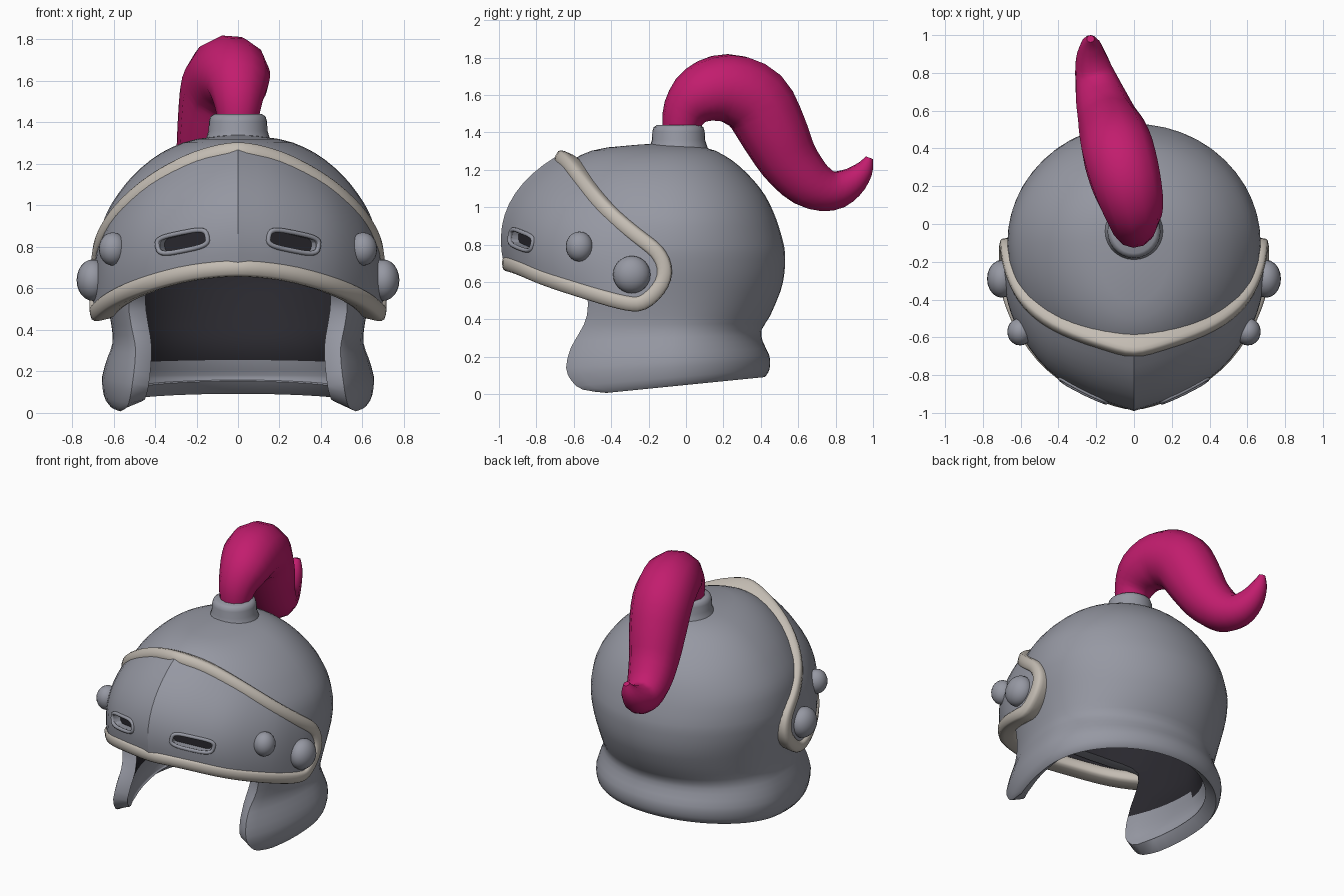
import bpy, bmesh, math
from mathutils import Vector, Euler

default = bpy.data.objects.get("Cube")
if default:
    bpy.data.objects.remove(default)


def material(name, rgb):
    m = bpy.data.materials.new(name)
    m.use_nodes = True
    m.diffuse_color = (*rgb, 1)
    m.node_tree.nodes["Principled BSDF"].inputs["Base Color"].default_value = (*rgb, 1)
    return m


steel = material("steel grey", (0.305, 0.315, 0.365))
dark = material("dark lining", (0.022, 0.021, 0.027))
cream = material("cream trim", (0.55, 0.505, 0.45))
pink = material("plume pink", (0.54, 0.012, 0.155))


def smooth_path(points, steps):
    """Catmull-Rom samples through points of any dimension."""
    out = []
    for i in range(len(points) - 1):
        a, b, c, d = (points[min(max(i + k, 0), len(points) - 1)] for k in (-1, 0, 1, 2))
        for s in range(steps):
            t = s / steps
            out.append(tuple(
                q + 0.5 * t * (r - p + t * (2 * p - 5 * q + 4 * r - w + t * (3 * (q - r) + w - p)))
                for p, q, r, w in zip(a, b, c, d)))
    return out + [tuple(points[-1])]


def add(name, data, *mats):
    ob = bpy.data.objects.new(name, data)
    bpy.context.collection.objects.link(ob)
    for m in mats:
        data.materials.append(m)
    return ob


def finish(ob, angle=40):
    """Apply modifiers and smooth the shading."""
    bpy.ops.object.select_all(action='DESELECT')
    ob.select_set(True)
    bpy.context.view_layer.objects.active = ob
    bpy.ops.object.convert(target='MESH')
    bpy.ops.object.shade_smooth_by_angle(angle=math.radians(angle))


def to_mesh(name, bm):
    mesh = bpy.data.meshes.new(name)
    bm.to_mesh(mesh)
    bm.free()
    return mesh


def grid_mesh(name, rows):
    """Skin a grid of points."""
    bm = bmesh.new()
    vs = [[bm.verts.new(p) for p in row] for row in rows]
    for lo, hi in zip(vs, vs[1:]):
        for j in range(len(lo) - 1):
            bm.faces.new((lo[j], lo[j + 1], hi[j + 1], hi[j]))
    bmesh.ops.remove_doubles(bm, verts=bm.verts, dist=0.0005)
    bmesh.ops.recalc_face_normals(bm, faces=bm.faces)
    return to_mesh(name, bm)


def tube(name, points, radii, mat, cyclic=False, resolution=2):
    cu = bpy.data.curves.new(name, 'CURVE')
    cu.dimensions = '3D'
    cu.bevel_depth = 1
    cu.bevel_resolution = resolution
    cu.use_fill_caps = not cyclic
    sp = cu.splines.new('POLY')
    sp.points.add(len(points) - 1)
    for p, co, r in zip(sp.points, points, radii):
        p.co = (*co, 1)
        p.radius = r
    sp.use_cyclic_u = cyclic
    finish(add(name, cu, mat), 60)


def rounded(k, count, a, b):
    """Point k on a rounded rectangle with half sizes a and b."""
    t = 2 * math.pi * (k % count) / count
    c, s = math.cos(t), math.sin(t)
    return a * math.copysign(abs(c) ** .55, c), b * math.copysign(abs(s) ** .55, s)


def ellipsoid(name, at, size):
    bm = bmesh.new()
    bmesh.ops.create_uvsphere(bm, u_segments=20, v_segments=12, radius=1)
    bmesh.ops.scale(bm, vec=size, verts=bm.verts)
    bmesh.ops.translate(bm, vec=at, verts=bm.verts)
    finish(add(name, to_mesh(name, bm), steel), 60)


# Helmet shell: height, half width, back y, front depth, half angle of the face opening
levels = [(0, .62, .42, .8, 66), (.03, .64, .44, .83, 57), (.08, .652, .45, .85, 53),
          (.15, .655, .445, .86, 51), (.25, .63, .41, .84, 52), (.33, .605, .405, .82, 55),
          (.42, .61, .45, .8, 57.5), (.55, .635, .505, .78, 56), (.64, .655, .525, .76, 45),
          (.72, .667, .53, .75, 26), (.79, .67, .525, .74, 0), (.9, .655, .495, .71, 0),
          (.98, .625, .465, .69, 0), (1.06, .575, .425, .66, 0), (1.14, .51, .365, .62, 0),
          (1.22, .42, .285, .55, 0), (1.28, .32, .2, .46, 0), (1.32, .2, .1, .32, 0),
          (1.345, 0, -.1, 0, 0)]
CENTRE, COLS = -0.1, 44
rows = []
for z, rx, back, front, opening in smooth_path(levels, 2):
    a = math.radians(max(opening, 0))
    row = []
    for j in range(COLS + 1):
        t = a + (2 * math.pi - 2 * a) * j / COLS
        depth = front if math.cos(t) > 0 else back - CENTRE
        y = CENTRE - depth * math.cos(t)
        tilt = 0.1 * max(0, 1 - z / 0.4) * (y + 0.5)
        row.append((rx * math.sin(t), y, z + tilt))
    rows.append(row)
# Slots are offset by one on the inside, so only the upper inside becomes dark
shell = add("helmet_shell", grid_mesh("helmet_shell", rows), steel, steel, dark)
for f in shell.data.polygons:
    f.material_index = 1 if f.center.z > 0.285 else 0
wall = shell.modifiers.new("wall", 'SOLIDIFY')
wall.thickness = 0.09
wall.offset = -1
wall.material_offset = 1
soft = shell.modifiers.new("soft_edge", 'BEVEL')
soft.width = 0.025
soft.segments = 3
soft.limit_method = 'ANGLE'
soft.angle_limit = math.radians(50)
finish(shell, 50)

# Visor: left halves of its lower edge, middle line and upper edge
lower = [(0, -.975, .70), (.22, -.905, .68), (.45, -.765, .62), (.61, -.55, .55),
         (.685, -.35, .49), (.695, -.24, .475)]
middle = [(0, -.945, 1.02), (.23, -.865, .98), (.46, -.73, .9), (.625, -.51, .78),
          (.69, -.28, .67), (.695, -.115, .62)]
upper = [(0, -.69, 1.275), (.2, -.63, 1.23), (.42, -.545, 1.115), (.58, -.42, .975),
         (.66, -.27, .85), (.685, -.16, .77)]


def full_row(half):
    pts = [Vector(p) for p in smooth_path(half, 4)]
    return [Vector((-p.x, p.y, p.z)) for p in reversed(pts[1:])] + pts


lo, mid, up = (full_row(h) for h in (lower, middle, upper))
STEPS = 10
visor_rows = []
for i in range(STEPS + 1):
    v = i / STEPS
    visor_rows.append([a * (2 * v - 1) * (v - 1) + b * 4 * v * (1 - v) + c * v * (2 * v - 1)
                       for a, b, c in zip(lo, mid, up)])
visor = add("visor", grid_mesh("visor", visor_rows), steel, dark)
plate = visor.modifiers.new("plate", 'SOLIDIFY')
plate.thickness = 0.08
plate.offset = -1
plate.material_offset = 1
bpy.context.view_layer.update()


def on_visor(x, z):
    return visor.ray_cast((x, -2, z), (0, 1, 0))[1]


# Eye slits: a recess with a dark floor and a raised lip
cutters, lips = [], []
for side in (-1, 1):
    lip = []
    for k in range(28):
        u, w = rounded(k, 28, .122, .043)
        lip.append(on_visor(side * (.268 + u * .98 + w * .2), .825 + w * .98 - u * .2))
    lips.append(lip)
    bm = bmesh.new()
    bmesh.ops.create_cube(bm, size=1)
    bmesh.ops.scale(bm, vec=(.25, .24, .072), verts=bm.verts)
    ends = [e for e in bm.edges if abs(e.verts[0].co.y - e.verts[1].co.y) > 0.1]
    bmesh.ops.bevel(bm, geom=ends, offset=0.03, segments=3, affect='EDGES', profile=0.5)
    for f in bm.faces:
        f.material_index = 1 if f.calc_center_median().y > 0.1 else 0
    cutter = add("slit_cutter", to_mesh("slit_cutter", bm), steel, dark)
    turn = Euler((0, side * .2, side * .46))
    cutter.rotation_euler = turn
    cutter.location = on_visor(side * .268, .825) - turn.to_matrix() @ Vector((0, .065, 0))
    cutter.hide_render = True
    cutters.append(cutter)
for cutter in cutters:
    cut = visor.modifiers.new("slit", 'BOOLEAN')
    cut.operation = 'DIFFERENCE'
    cut.solver = 'EXACT'
    cut.object = cutter
bpy.context.view_layer.update()
finish(visor, 25)
for cutter in cutters:
    bpy.data.objects.remove(cutter)
for lip, label in zip(lips, ("right", "left")):
    tube(label + "_slit_lip", lip, [0.012] * len(lip), steel, cyclic=True)

# Cream trim: a rounded band running round the visor edge
left_end = [r[-1] for r in visor_rows]
right_end = [r[0] for r in visor_rows]
loop = lo[:-1] + left_end[:-1] + up[:0:-1] + right_end[:0:-1]
for _ in range(3):
    loop = [(loop[i - 1] + 2 * p + loop[(i + 1) % len(loop)]) / 4 for i, p in enumerate(loop)]
band = []
for i, p in enumerate(loop):
    inward = Vector((-p.x, -.15 - p.y, (.8 - p.z) * .5)).normalized()
    along = (loop[(i + 1) % len(loop)] - loop[i - 1]).normalized()
    across = along.cross(inward).normalized()
    band.append([p + inward * (.04 + u) + across * w
                 for u, w in (rounded(k, 14, .06, .042) for k in range(15))])
band.append(band[0])
finish(add("visor_trim", grid_mesh("visor_trim", band), cream), 60)

# Hinge bolts and small rivets
for side, label in ((1, "left"), (-1, "right")):
    ellipsoid(label + "_hinge_bolt", (side * .70, -.29, .64), (.078, .1, .1))
    ellipsoid(label + "_rivet", (side * .603, -.57, .79), (.068, .073, .08))

# Plume socket, turned from a profile
socket_profile = [(.165, 1.29), (.15, 1.335), (.142, 1.36), (.14, 1.405), (.133, 1.428),
                  (.115, 1.44), (0, 1.44)]
socket_rows = [[(r * math.cos(k * math.pi / 14), r * math.sin(k * math.pi / 14) - .04, z)
                for k in range(29)] for r, z in socket_profile]
finish(add("plume_socket", grid_mesh("plume_socket", socket_rows), steel), 50)

# Plume: x, y, z and radius along its sweep
plume = smooth_path([(0, -.03, 1.40, .095), (0, -.005, 1.51, .122), (-.005, .08, 1.6, .162),
                     (-.04, .22, 1.635, .188), (-.08, .37, 1.57, .195), (-.11, .47, 1.40, .182),
                     (-.14, .55, 1.25, .16), (-.175, .66, 1.13, .138), (-.205, .78, 1.09, .11),
                     (-.225, .88, 1.13, .083), (-.23, .95, 1.2, .052), (-.23, .98, 1.265, .02)], 3)
tube("plume", [p[:3] for p in plume], [p[3] for p in plume], pink, resolution=4)
